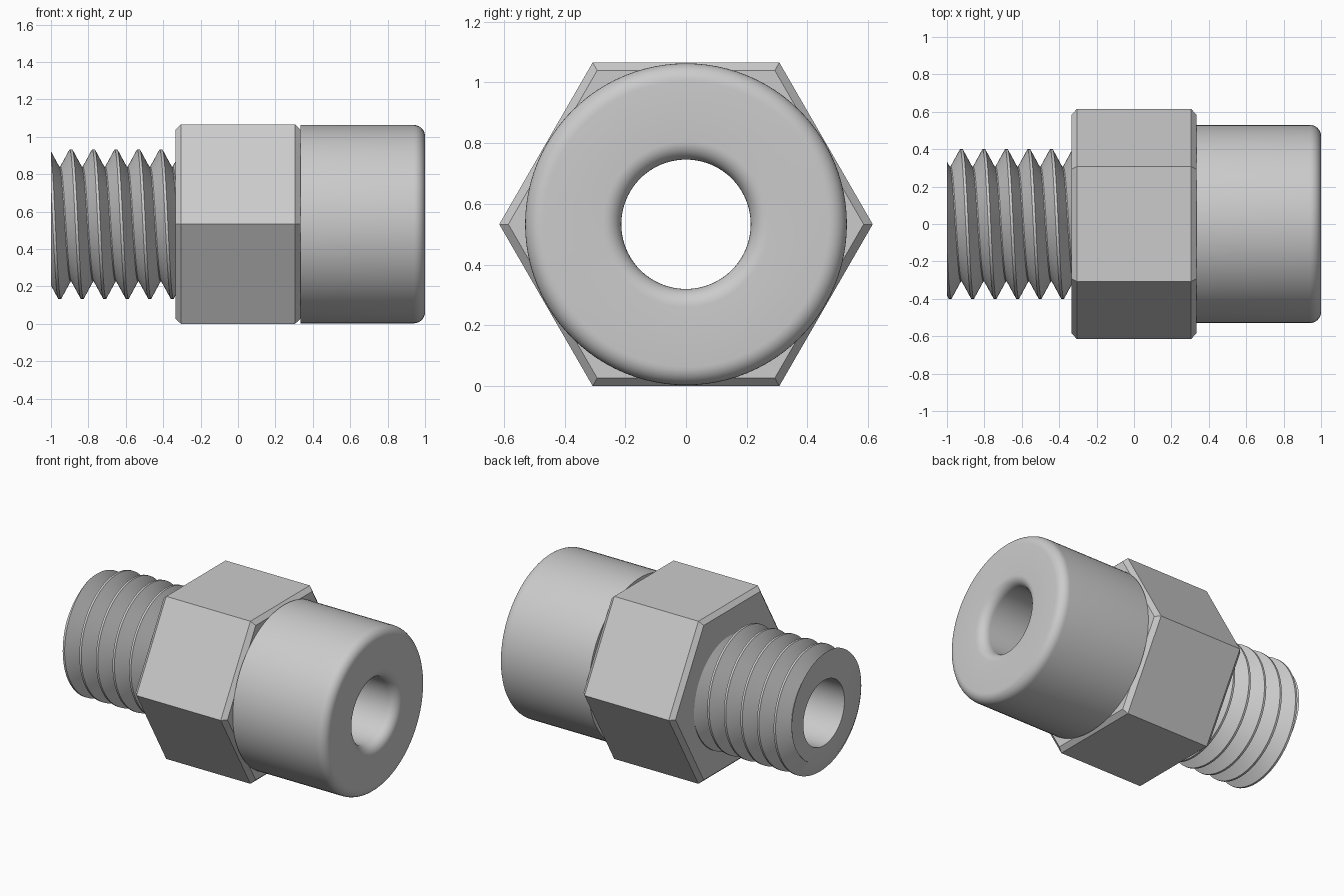
import bpy, bmesh, math

if "Cube" in bpy.data.objects:
    bpy.data.objects.remove(bpy.data.objects["Cube"])

HEX_R = 0.615
AXIS_Z = HEX_R * math.cos(math.pi / 6)
BORE = 0.213
HALF = 1 / 3            # half length of the hex
INNER = -0.3            # where thread and collar meet inside the hex
PITCH = 0.1203
CREST_R, ROOT_R = 0.4, 0.307
CREST_W, ROOT_W = 0.007, 0.003   # half widths of the flats

steel = bpy.data.materials.new("grey steel")
steel.use_nodes = True
colour = (0.6, 0.6, 0.6, 1)
steel.diffuse_color = colour
steel.node_tree.nodes["Principled BSDF"].inputs["Base Color"].default_value = colour


def turn(name, sides, profile, start=0.0):
    """Sweep a closed (x, radius) profile, which may vary with the angle, about the x axis."""
    bm = bmesh.new()
    rows = []
    for i in range(sides + 1):
        t = i / sides
        a = start + t * math.tau
        rows.append([bm.verts.new((x, r * math.sin(a), AXIS_Z + r * math.cos(a)))
                     for x, r in profile(t)])
    count = len(rows[0])
    for a, b in zip(rows, rows[1:]):
        for j in range(count):
            k = (j + 1) % count
            bm.faces.new((a[j], a[k], b[k], b[j]))
    bmesh.ops.remove_doubles(bm, verts=bm.verts, dist=0.00002)
    bmesh.ops.dissolve_degenerate(bm, edges=bm.edges, dist=0.00001)
    bmesh.ops.recalc_face_normals(bm, faces=bm.faces)
    mesh = bpy.data.meshes.new(name)
    bm.to_mesh(mesh)
    bm.free()
    mesh.materials.append(steel)
    obj = bpy.data.objects.new(name, mesh)
    bpy.context.collection.objects.link(obj)
    bpy.ops.object.select_all(action='DESELECT')
    obj.select_set(True)
    bpy.context.view_layer.objects.active = obj
    bpy.ops.object.shade_smooth_by_angle(angle=math.radians(30))
    return obj


def fillet(cx, cr, radius, a0, a1, steps=8):
    angles = [math.radians(a0 + (a1 - a0) * i / steps) for i in range(steps + 1)]
    return [(cx + radius * math.cos(a), cr + radius * math.sin(a)) for a in angles]


# Hexagonal body with chamfered ends
CH = 0.028
hex_profile = [(-HALF, 0.27), (-HALF, HEX_R - 0.03), (-HALF + CH, HEX_R),
               (HALF - CH, HEX_R), (HALF, HEX_R - 0.03), (HALF, 0.27)]
turn("hex_body", 6, lambda t: hex_profile, math.pi / 6)

# Round collar with a rounded rim and a rounded bore mouth
F = 0.06
COLLAR_R = 0.53
collar_profile = ([(INNER, BORE)]
                  + fillet(1 - F, BORE + F, F, -90, 0)
                  + fillet(1 - F, COLLAR_R - F, F, 0, 90)
                  + [(HALF, COLLAR_R), (HALF, 0.25), (INNER, 0.25)])
turn("collar", 96, lambda t: collar_profile)


# Threaded end: a helical V profile trimmed square at both ends
def thread_profile(t):
    crest = -0.893 - PITCH * t
    points = [(-1, BORE)]
    for k in range(-1, 8):
        for offset in (-CREST_W, CREST_W, PITCH / 2 - ROOT_W, PITCH / 2 + ROOT_W):
            x = min(max(crest + k * PITCH + offset, -1), INNER)
            d = abs((x - crest + PITCH / 2) % PITCH - PITCH / 2)
            f = (d - CREST_W) / (PITCH / 2 - ROOT_W - CREST_W)
            f = min(max(f, 0), 1)
            points.append((x, CREST_R + (ROOT_R - CREST_R) * f))
    return points + [(INNER, BORE)]


turn("threaded_end", 96, thread_profile)
